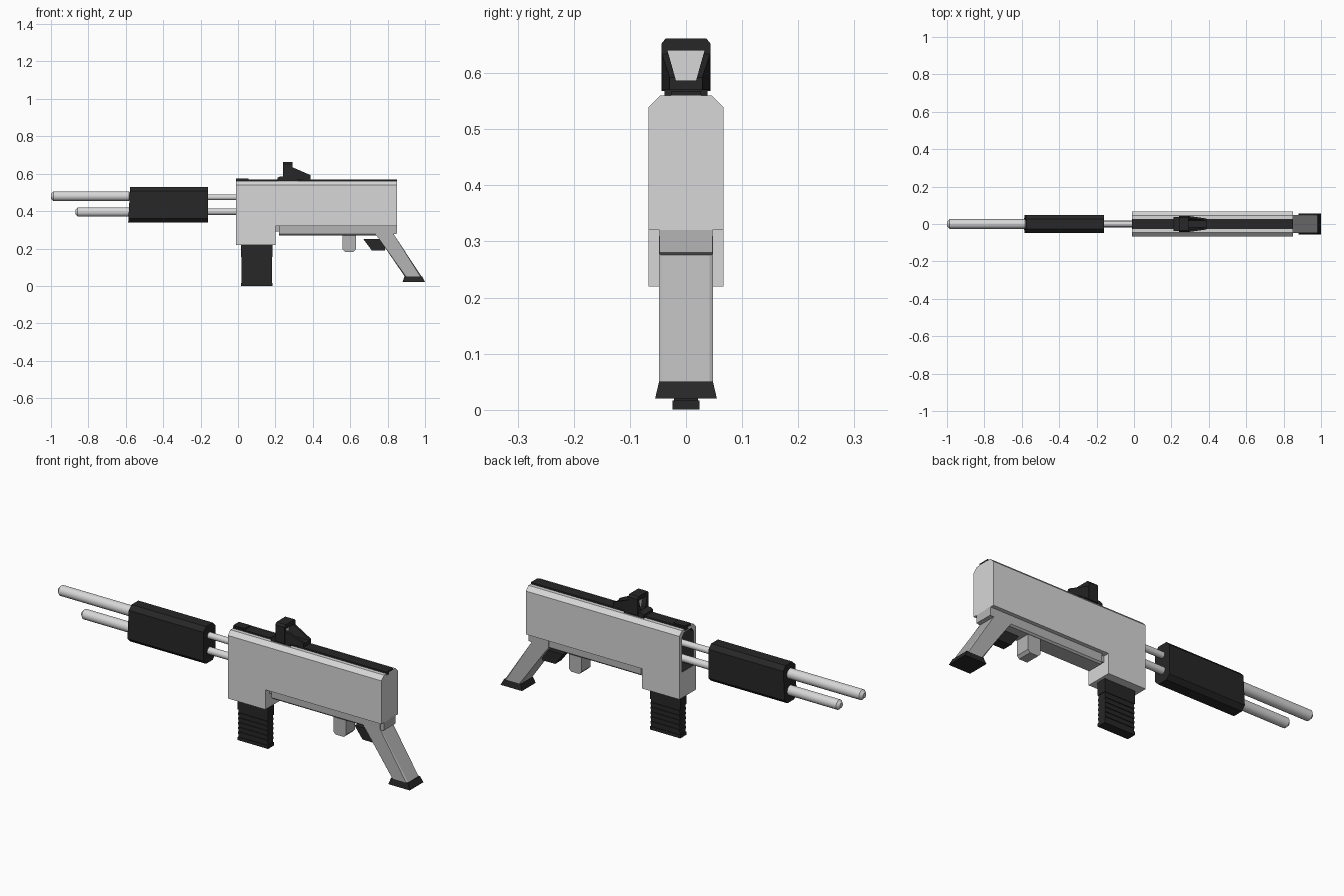
import bpy, bmesh, math
from mathutils import Matrix

if "Cube" in bpy.data.objects:
    bpy.data.objects.remove(bpy.data.objects["Cube"], do_unlink=True)


def material(name, v):
    m = bpy.data.materials.new(name)
    m.use_nodes = True
    m.diffuse_color = (v, v, v, 1)
    m.node_tree.nodes["Principled BSDF"].inputs["Base Color"].default_value = (v, v, v, 1)
    return m


LIGHT = material("light grey", 0.68)
MID = material("mid grey", 0.46)
BLACK = material("black", 0.02)


def finish(name, bm, mat):
    bmesh.ops.recalc_face_normals(bm, faces=bm.faces[:])
    me = bpy.data.meshes.new(name)
    bm.to_mesh(me)
    bm.free()
    me.materials.append(mat)
    ob = bpy.data.objects.new(name, me)
    bpy.context.collection.objects.link(ob)
    return ob


def extrude(bm, pts, offset):
    face = bm.faces.new([bm.verts.new(p) for p in pts])
    new = bmesh.ops.extrude_face_region(bm, geom=[face])["geom"]
    bmesh.ops.translate(bm, verts=[g for g in new if isinstance(g, bmesh.types.BMVert)], vec=offset)


def bevel(bm, rule, width):
    """Chamfer the edges whose two ends satisfy the rule."""
    edges = [e for e in bm.edges if rule(e.verts[0].co, e.verts[1].co)]
    bmesh.ops.bevel(bm, geom=edges, offset=width, segments=1, affect='EDGES', profile=0.5)


def side_prism(name, pts, half, mat, rule=None, width=0.01):
    """Side outline (x, z) extruded across the width."""
    bm = bmesh.new()
    extrude(bm, [(x, -half, z) for x, z in pts], (0, 2 * half, 0))
    if rule:
        bevel(bm, rule, width)
    return finish(name, bm, mat)


def long_prism(name, pts, x0, x1, mat):
    """Cross-section (y, z) extruded along the length."""
    bm = bmesh.new()
    extrude(bm, [(x0, y, z) for y, z in pts], (x1 - x0, 0, 0))
    return finish(name, bm, mat)


def box(name, x0, x1, half, z0, z1, mat):
    return long_prism(name, [(-half, z0), (half, z0), (half, z1), (-half, z1)], x0, x1, mat)


def rod(name, x0, x1, z, r, tip, mat):
    bm = bmesh.new()
    rot = Matrix.Translation(((x0 + x1) / 2, 0, z)) @ Matrix.Rotation(math.pi / 2, 4, 'Y')
    bmesh.ops.create_cone(bm, cap_ends=True, segments=16, radius1=r, radius2=r,
                          depth=x1 - x0, matrix=rot)
    if tip:
        bevel(bm, lambda a, b: abs(a.x - b.x) < 1e-4, tip)
    ob = finish(name, bm, mat)
    bpy.ops.object.select_all(action='DESELECT')
    ob.select_set(True)
    bpy.context.view_layer.objects.active = ob
    bpy.ops.object.shade_smooth_by_angle(angle=math.radians(35))
    return ob


def cut(ob, cutter):
    mod = ob.modifiers.new("cut", 'BOOLEAN')
    mod.operation = 'DIFFERENCE'
    mod.solver = 'EXACT'
    mod.object = cutter
    bpy.context.view_layer.objects.active = ob
    bpy.ops.object.modifier_apply(modifier=mod.name)
    bpy.data.objects.remove(cutter, do_unlink=True)


def along_x(a, b):
    return abs(a.x - b.x) > 0.01 and abs(a.z - b.z) < 1e-4


# Receiver: stepped block with chamfered top and a dark opening at the muzzle end
body = side_prism("receiver", [(-0.01, 0.22), (0.2, 0.22), (0.2, 0.32), (0.85, 0.32),
                               (0.85, 0.56), (-0.01, 0.56)], 0.067, LIGHT,
                  lambda a, b: along_x(a, b) and a.z > 0.55, 0.021)
cut(body, long_prism("opening_cutter", [(-0.045, 0.35), (0.045, 0.35), (0.045, 0.525),
                                        (0.03, 0.545), (-0.03, 0.545), (-0.045, 0.525)],
                     -0.05, 0.06, BLACK))
body.data.materials.clear()
body.data.materials.append(LIGHT)
body.data.materials.append(BLACK)
for f in body.data.polygons:
    c = f.center
    inside = -0.005 < c.x < 0.07 and abs(c.y) < 0.05 and 0.34 < c.z < 0.55
    f.material_index = 1 if inside else 0

# Top rail
box("top_rail", -0.01, 0.85, 0.027, 0.55, 0.568, BLACK)
box("rail_front_block", -0.01, 0.055, 0.022, 0.56, 0.574, BLACK)

# Lower frame, post and trigger
side_prism("lower_frame", [(0.22, 0.27), (0.81, 0.27), (0.85, 0.28), (0.85, 0.325), (0.22, 0.325)],
           0.047, MID, lambda a, b: along_x(a, b) and a.z < 0.29, 0.008)
box("frame_joint", 0.19, 0.23, 0.035, 0.29, 0.325, MID)
side_prism("trigger_post", [(0.56, 0.28), (0.56, 0.195), (0.572, 0.182), (0.618, 0.182),
                            (0.63, 0.195), (0.63, 0.28)], 0.037, MID)
side_prism("trigger", [(0.67, 0.25), (0.715, 0.19), (0.785, 0.19), (0.8, 0.25)], 0.025, BLACK)

# Pistol grip and its flared foot
side_prism("grip", [(0.735, 0.275), (0.755, 0.25), (0.895, 0.045), (0.985, 0.045),
                    (0.83, 0.28), (0.83, 0.31), (0.735, 0.31)], 0.048, MID,
           lambda a, b: abs(a.y - b.y) < 1e-4 and abs(a.z - b.z) > 0.15, 0.006)
bm = bmesh.new()
low = [bm.verts.new((x, y, 0.02)) for x, y in ((0.88, -0.055), (1, -0.055), (1, 0.055), (0.88, 0.055))]
top = [bm.verts.new((x, y, 0.05)) for x, y in ((0.89, -0.048), (0.985, -0.048), (0.985, 0.048), (0.89, 0.048))]
bm.faces.new(low)
bm.faces.new(top)
for i in range(4):
    j = (i + 1) % 4
    bm.faces.new((low[i], low[j], top[j], top[i]))
finish("grip_foot", bm, BLACK)

# Magazine with raised ribs and a base plate
box("magazine", 0.018, 0.182, 0.021, 0.0, 0.23, BLACK)
box("magazine_base", 0.015, 0.185, 0.024, 0.0, 0.016, BLACK)
for i in range(5):
    z = 0.032 + i * 0.024
    box(f"magazine_rib_{i + 1}", 0.018, 0.182, 0.025, z, z + 0.011, BLACK)
box("magazine_collar", 0.015, 0.185, 0.024, 0.155, 0.225, BLACK)

# Handguard: chamfered sleeve with a slightly slanted front
side_prism("handguard", [(-0.587, 0.34), (-0.16, 0.34), (-0.16, 0.528), (-0.577, 0.528)],
           0.048, BLACK, along_x, 0.021)

# Barrels and the slimmer rods that lead into the receiver
rod("upper_barrel", -1.0, -0.57, 0.48, 0.026, 0.013, LIGHT)
rod("lower_barrel", -0.87, -0.57, 0.395, 0.025, 0.013, LIGHT)
rod("upper_rod", -0.18, 0.06, 0.474, 0.016, 0, LIGHT)
rod("lower_rod", -0.18, 0.06, 0.397, 0.018, 0, LIGHT)

# Sight: hooded frame, tapering wings behind it and a pale lens
window = [(-0.018, 0.587), (0.018, 0.587), (0.033, 0.64), (-0.033, 0.64)]
hood = long_prism("sight_hood", [(-0.044, 0.568), (0.044, 0.568), (0.044, 0.652), (0.036, 0.662),
                                 (-0.036, 0.662), (-0.044, 0.652)], 0.24, 0.292, BLACK)
cut(hood, long_prism("hood_cutter", window, 0.2, 0.45, BLACK))
wings = side_prism("sight_wings", [(0.285, 0.57), (0.388, 0.57), (0.388, 0.592), (0.285, 0.637)],
                   0.044, BLACK)
for v in wings.data.vertices:
    if v.co.x > 0.35:
        v.co.y *= 0.66
cut(wings, long_prism("wing_cutter", window, 0.2, 0.45, BLACK))
long_prism("sight_lens", window, 0.263, 0.268, LIGHT)
side_prism("sight_base", [(0.21, 0.56), (0.32, 0.56), (0.32, 0.585), (0.225, 0.585), (0.21, 0.578)],
           0.038, BLACK)
